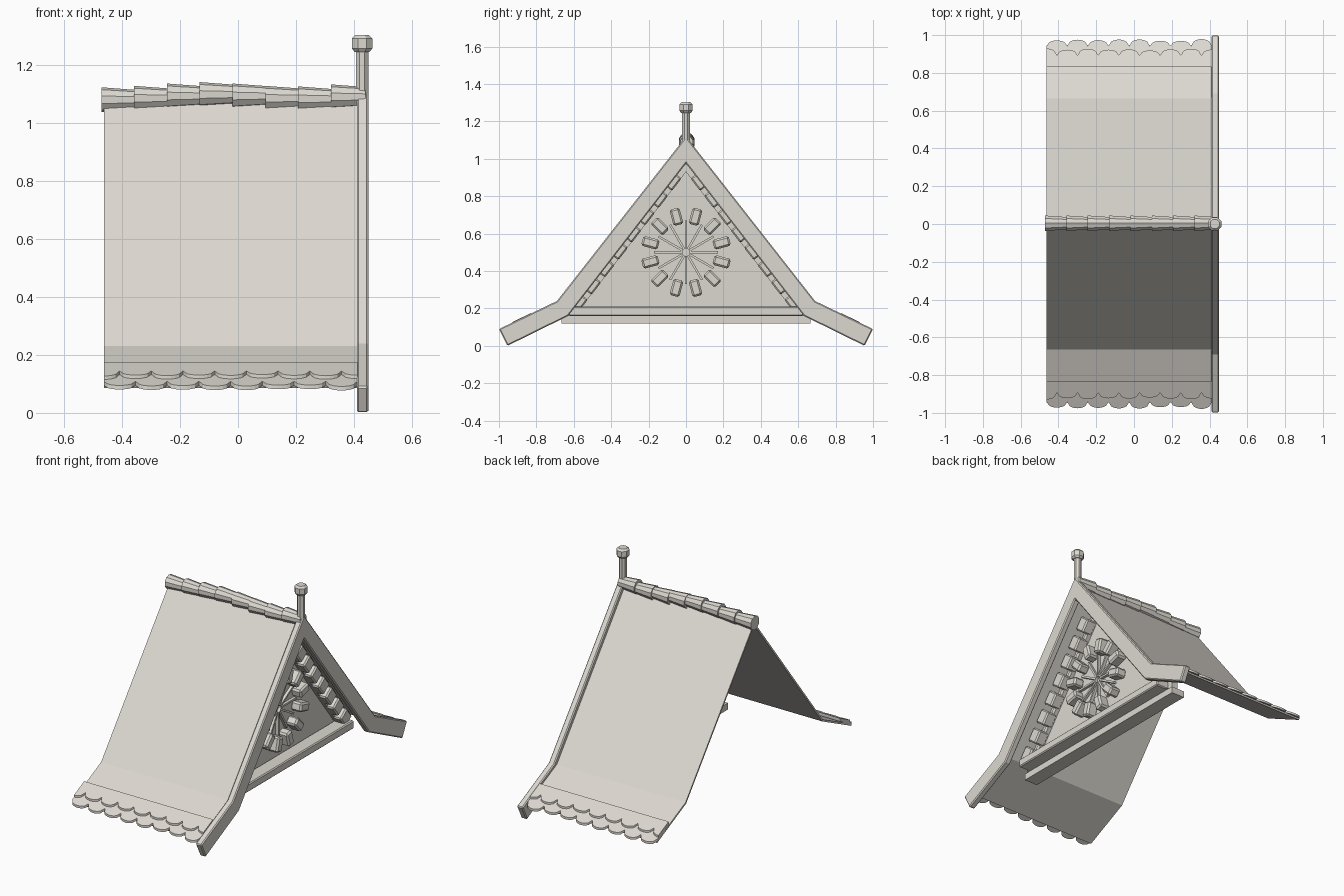
import bpy, bmesh, math, random
from mathutils import Matrix, Vector

if "Cube" in bpy.data.objects:
    bpy.data.objects.remove(bpy.data.objects["Cube"])

random.seed(3)
clay = bpy.data.materials.new("warm_pale_grey")
clay.diffuse_color = (0.72, 0.69, 0.635, 1)
clay.use_nodes = True
clay.node_tree.nodes["Principled BSDF"].inputs["Base Color"].default_value = clay.diffuse_color


def finish(name, bm, bevel=0, mirror=False):
    bmesh.ops.recalc_face_normals(bm, faces=bm.faces)
    me = bpy.data.meshes.new(name)
    bm.to_mesh(me)
    bm.free()
    ob = bpy.data.objects.new(name, me)
    bpy.context.collection.objects.link(ob)
    me.materials.append(clay)
    if mirror:
        m = ob.modifiers.new("mirror", 'MIRROR')
        m.use_axis = (False, True, False)
        m.merge_threshold = 0.0005
    if bevel:
        b = ob.modifiers.new("bevel", 'BEVEL')
        b.width, b.segments = bevel, 1
        b.limit_method, b.angle_limit = 'ANGLE', math.radians(40)
    return ob


def prism(bm, pts, x0, x1, open_centre=False):
    """Extrude a (y, z) outline along x; optionally leave out the wall on y = 0."""
    a = [bm.verts.new((x0, y, z)) for y, z in pts]
    b = [bm.verts.new((x1, y, z)) for y, z in pts]
    bm.faces.new(a)
    bm.faces.new(b)
    for i in range(len(pts)):
        j = (i + 1) % len(pts)
        if open_centre and pts[i][0] == 0 and pts[j][0] == 0:
            continue
        bm.faces.new((a[i], a[j], b[j], b[i]))


def box(bm, centre, size, angle=0):
    """Box turned by an angle about the x axis."""
    m = (Matrix.Translation(centre) @ Matrix.Rotation(angle, 4, 'X')
         @ Matrix.Diagonal((*size, 1)))
    bmesh.ops.create_cube(bm, size=1, matrix=m)


def drum(bm, centre, r1, r2, length, sides, along_x=False):
    m = Matrix.Translation(centre)
    if along_x:
        m = m @ Matrix.Rotation(math.pi / 2, 4, 'Y')
    m = m @ Matrix.Rotation(math.pi / sides, 4, 'Z')
    bmesh.ops.create_cone(bm, cap_ends=True, segments=sides, radius1=r1,
                          radius2=r2, depth=length, matrix=m)


# Thin roof slopes with flared eaves
L, R = -0.463, 0.412
bm = bmesh.new()
prism(bm, [(0, 1.08), (0.665, 0.23), (0.945, 0.096), (0.94, 0.086),
           (0.66, 0.22), (0, 1.062)], L, R, True)
finish("roof", bm, mirror=True)

# Bent gable boards
bm = bmesh.new()
prism(bm, [(0, 1.12), (0.69, 0.24), (1.0, 0.09), (0.955, 0.0),
           (0.63, 0.16), (0, 0.975)], 0.41, 0.45, True)
finish("gable_board", bm, 0.006, True)


# Scalloped eave tile rows
def flare_z(y):
    return 0.23 - (y - 0.665) * 0.48


def tile_row(name, y0, cusp, depth, lift, shift, thick=0.014):
    w, steps = (R - L) / 8, 8
    jitter = [random.uniform(-0.006, 0.006) for _ in range(10)]
    bm = bmesh.new()
    rows = []
    for i in range(8 * steps + 1):
        x = L + i * w / steps
        s = i / steps + shift
        u = 2 * (s % 1) - 1
        y1 = cusp + (depth + jitter[int(s)]) * math.sqrt(max(0, 1 - u * u))
        rows.append([bm.verts.new((x, y, flare_z(y) + dz)) for y, dz in
                     ((y0, lift), (y1, lift), (y1, lift - thick), (y0, lift - thick))])
    for a, b in zip(rows, rows[1:]):
        for k in range(4):
            n = (k + 1) % 4
            bm.faces.new((a[k], a[n], b[n], b[k]))
    bm.faces.new(rows[0])
    bm.faces.new(rows[-1])
    finish(name, bm, mirror=True)


tile_row("lower_eave_tiles", 0.86, 0.942, 0.033, 0.012, 0.0)
tile_row("upper_eave_tiles", 0.83, 0.893, 0.03, 0.024, 0.5, 0.02)

# Tapered ridge tiles, slightly uneven in height
bm = bmesh.new()
step = 0.113
for i, z in enumerate((1.08, 1.085, 1.093, 1.098, 1.093, 1.085, 1.083, 1.09)):
    drum(bm, (-0.468 + step * (i + 0.5), 0.004, z), 0.043, 0.034, step + 0.006, 10, True)
finish("ridge_tiles", bm)

# Finial post and knob
bm = bmesh.new()
drum(bm, (0.428, 0, 1.165), 0.023, 0.023, 0.18, 8)
finish("finial_post", bm)
bm = bmesh.new()
for z, r1, r2, h in ((1.251, 0.028, 0.038, 0.012), (1.274, 0.038, 0.038, 0.034),
                     (1.297, 0.038, 0.026, 0.012)):
    drum(bm, (0.428, 0, z), r1, r2, h, 8)
finish("finial_knob", bm)

# Recessed gable wall with sill and bottom beam
bm = bmesh.new()
prism(bm, [(0, 1.055), (0.655, 0.215), (0.655, 0.16), (0, 0.16)], 0.22, 0.26, True)
finish("gable_wall", bm, mirror=True)
bm = bmesh.new()
box(bm, (0.225, 0, 0.14), (0.09, 1.33, 0.04))
finish("gable_sill", bm)
bm = bmesh.new()
box(bm, (0.305, 0, 0.185), (0.09, 1.25, 0.05))
finish("bottom_beam", bm, 0.006)

# Raking strips and blocks that follow the slope
top, foot = Vector((0, 0.975)), Vector((0.63, 0.16))
along = (foot - top).normalized()
inward = Vector((along.y, -along.x))
tilt = math.atan2(along.y, along.x)
bm = bmesh.new()
p = [top, foot, foot + Vector((-0.035, 0)), Vector((0, 0.93))]
prism(bm, [tuple(v) for v in p], 0.26, 0.285, True)
finish("raking_strip", bm, mirror=True)
bm = bmesh.new()
for i in range(8):
    c = top + along * (0.12 + i * 0.117) - inward * 0.009
    box(bm, (0.295, c.x, c.y), (0.07, 0.085, 0.078), tilt)
finish("raking_blocks", bm, 0.008, True)

# Rosette: petals with thin spokes between them
petals, spokes = bmesh.new(), bmesh.new()
for i in range(12):
    a = math.radians(15 + 30 * i)
    box(petals, (0.29, 0.197 * math.cos(a), 0.5 + 0.197 * math.sin(a)),
        (0.07, 0.09, 0.054), a)
    a = math.radians(30 * i)
    box(spokes, (0.265, 0.095 * math.cos(a), 0.5 + 0.095 * math.sin(a)),
        (0.025, 0.15, 0.012), a)
finish("rosette_petals", petals, 0.01)
finish("rosette_spokes", spokes)
